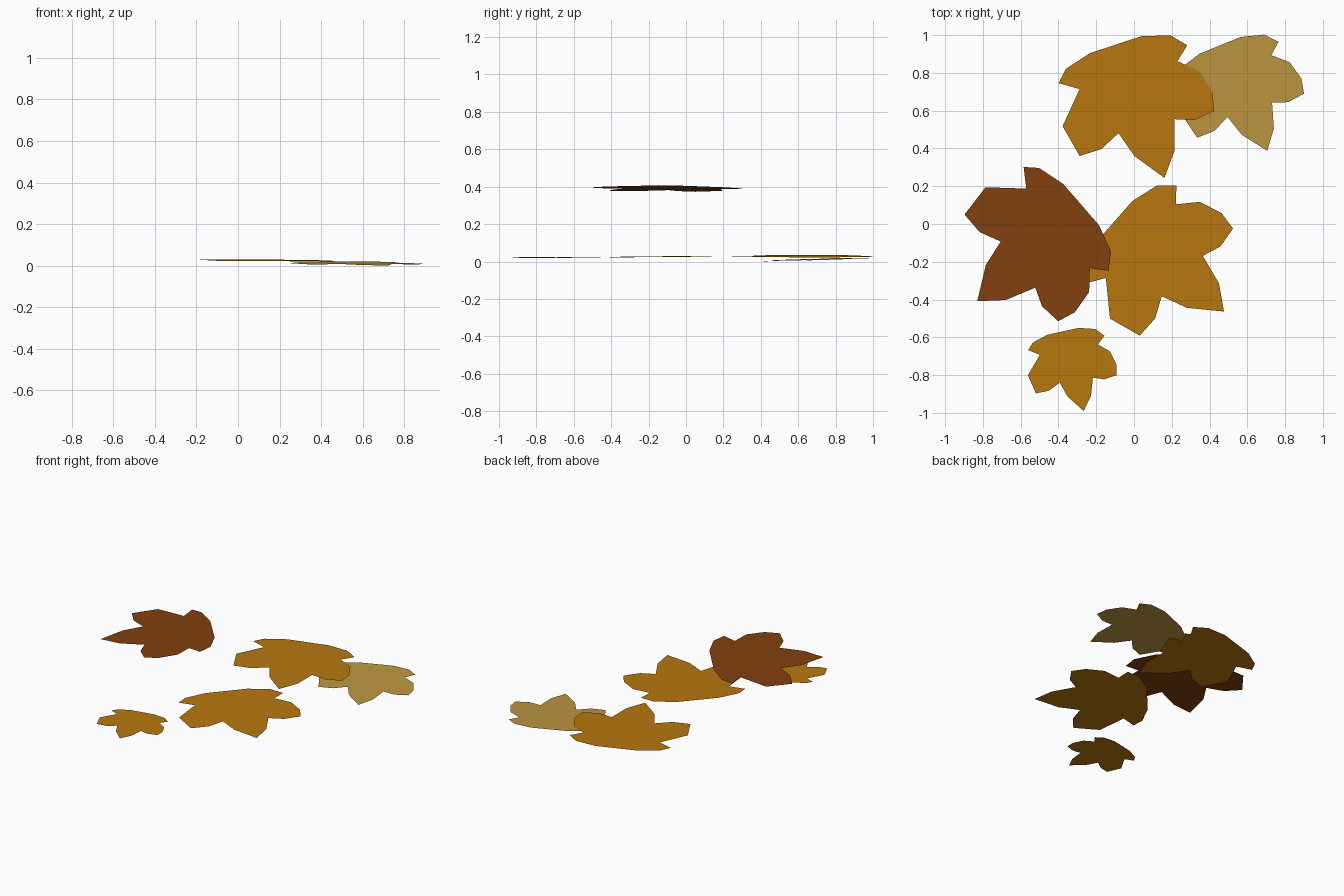
import bpy
from math import sin, cos, radians

if "Cube" in bpy.data.objects:
    bpy.data.objects.remove(bpy.data.objects["Cube"])

# Five-lobed leaf outline shared by all leaves (clockwise, around its centre)
OUTLINE = [
    (.026, .370), (.180, .375), (.269, .322), (.217, .238),
    (.333, .185), (.402, .074), (.412, -.026), (.306, -.074), (.201, -.069),
    (.201, -.238), (.148, -.380), (-.011, -.264), (-.095, -.143),
    (-.185, -.227), (-.301, -.264), (-.391, -.106), (-.301, .090),
    (-.412, .122), (-.375, .196), (-.248, .280),
]


def material(name, rgb):
    m = bpy.data.materials.new(name)
    m.diffuse_color = (*rgb, 1)
    m.use_nodes = True
    m.node_tree.nodes["Principled BSDF"].inputs["Base Color"].default_value = m.diffuse_color
    return m


amber = material("amber", (.479, .188, .0045))
straw = material("straw", (.509, .309, .053))
russet = material("russet", (.220, .050, .0045))


def leaf(name, centre, angle, size, slope, mat):
    """Flat leaf, turned about z, gently tilted by its slope along x and y."""
    c, s = cos(radians(angle)) * size, sin(radians(angle)) * size
    verts = []
    for x, y in reversed(OUTLINE):
        dx, dy = x * c - y * s, x * s + y * c
        verts.append((dx, dy, slope[0] * dx + slope[1] * dy))
    mesh = bpy.data.meshes.new(name)
    mesh.from_pydata(verts, [], [range(len(verts))])
    mesh.materials.append(mat)
    ob = bpy.data.objects.new(name, mesh)
    ob.location = centre
    bpy.context.collection.objects.link(ob)


# Fallen leaves near the ground
leaf("back_leaf", (.013, .624, .028), 0, 1, (-.018, 0), amber)
leaf("pale_leaf", (.564, .688, .0108), 3.9, .814, (-.012, .03), straw)
leaf("middle_leaf", (.156, -.211, .025), 30.5, 1, (-.006, .01), amber)
leaf("small_leaf", (-.330, -.762, .021), -5.7, .58, (-.01, 0), amber)
# Raised leaf
leaf("floating_leaf", (-.537, -.125, .389), -67.2, 1, (.045, 0), russet)
